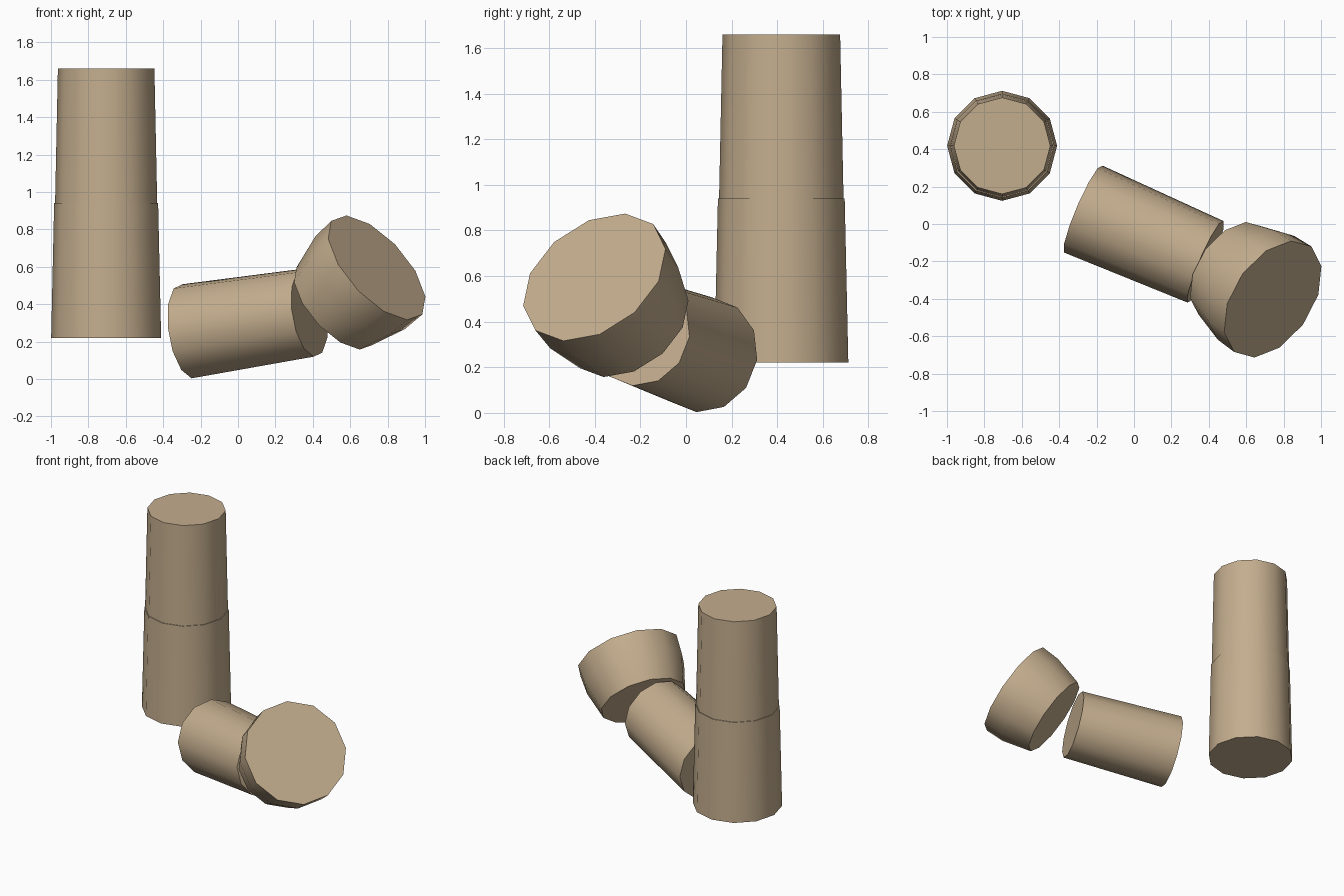
import bpy, bmesh, math
from mathutils import Vector, Matrix

if "Cube" in bpy.data.objects:
    bpy.data.objects.remove(bpy.data.objects["Cube"])

SIDES = 12
stone = bpy.data.materials.new("sandstone")
stone.diffuse_color = (0.55, 0.42, 0.27, 1)
stone.use_nodes = True
stone.node_tree.nodes["Principled BSDF"].inputs["Base Color"].default_value = stone.diffuse_color


def turned_block(name, centre, axis, rings, roll=0.0):
    """Stone turned around an axis; rings are (distance along axis, radius)."""
    n = Vector(axis).normalized()
    side = Vector((-n.y, n.x, 0))
    side = side.normalized() if side.length > 1e-4 else Vector((1, 0, 0))
    up = n.cross(side)
    bm = bmesh.new()
    loops = []
    for d, r in rings:
        loop = []
        for i in range(SIDES):
            a = math.radians(roll) + 2 * math.pi * i / SIDES
            loop.append(bm.verts.new(r * math.cos(a) * side + r * math.sin(a) * up + d * n))
        loops.append(loop)
    for low, high in zip(loops, loops[1:]):
        for i in range(SIDES):
            j = (i + 1) % SIDES
            bm.faces.new((low[i], low[j], high[j], high[i]))
    bm.faces.new(loops[0][::-1])
    bm.faces.new(loops[-1])
    mesh = bpy.data.meshes.new(name)
    bm.to_mesh(mesh)
    bm.free()
    mesh.materials.append(stone)
    ob = bpy.data.objects.new(name, mesh)
    ob.matrix_world = Matrix.Translation(centre)
    bpy.context.collection.objects.link(ob)
    bpy.ops.object.select_all(action='DESELECT')
    ob.select_set(True)
    bpy.context.view_layer.objects.active = ob
    bpy.ops.object.shade_smooth_by_angle(angle=math.radians(40))
    return ob


# Standing shaft: two stacked tapering drums
turned_block("lower_drum", (-0.705, 0.418, 0.22), (0, 0, 1), [(0, 0.294), (0.72, 0.278)])
turned_block("upper_drum", (-0.705, 0.418, 0.94), (0, 0, 1), [(0, 0.273), (0.72, 0.258)])

# Fallen drum leaning on the capital
turned_block("fallen_drum", (-0.272, 0.08, 0.255), (0.909, -0.392, 0.139),
             [(0, 0.255), (0.72, 0.239)], roll=-5)

# Tipped capital: flared neck, then a broad rim
turned_block("fallen_capital", (0.742, -0.402, 0.595), (0.66, -0.447, 0.60),
             [(-0.342, 0.291), (-0.135, 0.345), (0, 0.35)], roll=-3.5)
